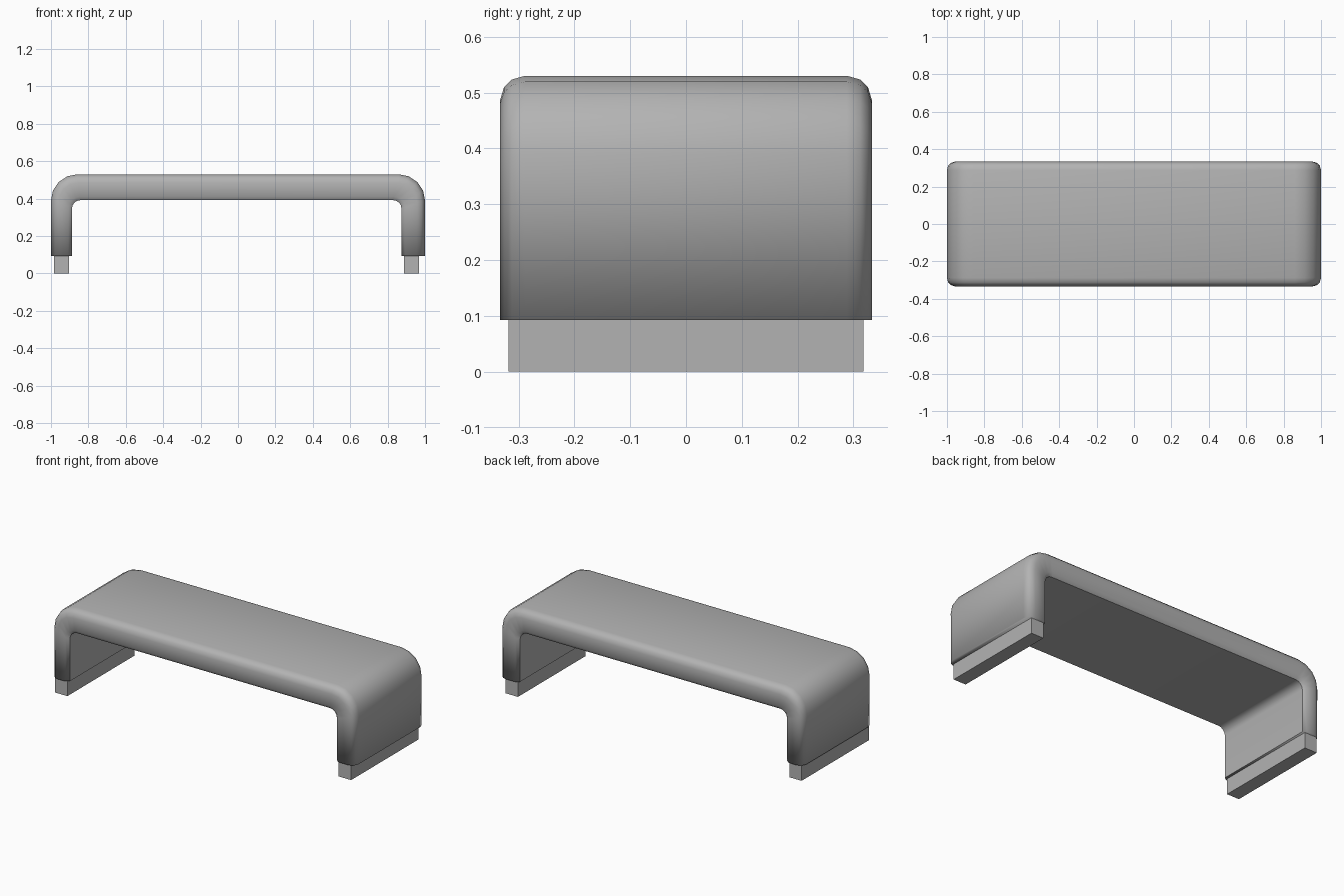
import bpy, bmesh
from math import sin, cos, pi, radians
from mathutils import Vector

if "Cube" in bpy.data.objects:
    bpy.data.objects.remove(bpy.data.objects["Cube"])

BASE, TOP, UNDER = 0.093, 0.53, 0.392
HALF = 0.333

grey = bpy.data.materials.new("mid_grey")
grey.diffuse_color = (0.45, 0.45, 0.45, 1)
grey.use_nodes = True
grey.node_tree.nodes["Principled BSDF"].inputs["Base Color"].default_value = grey.diffuse_color


def path(xl, xr, top, r, n=4):
    """Inverted U in the XZ plane with rounded corners."""
    pts = [(xl, BASE)]
    for i in range(n + 1):
        a = pi - i * pi / 2 / n
        pts.append((xl + r + r * cos(a), top - r + r * sin(a)))
    for i in range(n + 1):
        a = pi / 2 - i * pi / 2 / n
        pts.append((xr - r + r * cos(a), top - r + r * sin(a)))
    pts.append((xr, BASE))
    return [Vector((x, 0, z)) for x, z in pts]


def finish(bm, name):
    bmesh.ops.recalc_face_normals(bm, faces=bm.faces)
    me = bpy.data.meshes.new(name)
    bm.to_mesh(me)
    bm.free()
    me.materials.append(grey)
    ob = bpy.data.objects.new(name, me)
    bpy.context.collection.objects.link(ob)
    bpy.ops.object.select_all(action='DESELECT')
    ob.select_set(True)
    bpy.context.view_layer.objects.active = ob
    bpy.ops.object.shade_smooth_by_angle(angle=radians(50))
    return ob


# bench shell: outer and inner U paths joined by a rim with softened edges
outer = path(-1, 1, TOP, 0.14)
inner = path(-0.888, 0.874, UNDER, 0.045)
half = [(0.288, 0, 0), (0.312, 0.007, 0), (0.326, 0.021, 0), (HALF, 0.045, 0),
        (0.331, 0.02, 1), (0.316, 0, 1)]
section = half + [(-y, d, s) for y, d, s in reversed(half)]
bm = bmesh.new()
rings = []
for o, i in zip(outer, inner):
    u = (i - o).normalized()
    ring = []
    for y, d, from_inner in section:
        p = i - u * d if from_inner else o + u * d
        p.y = y
        p.z = max(p.z, BASE)
        ring.append(bm.verts.new(p))
    rings.append(ring)
n = len(section)
for a, b in zip(rings, rings[1:]):
    for k in range(n):
        bm.faces.new((a[k], a[(k + 1) % n], b[(k + 1) % n], b[k]))
bm.faces.new(rings[0])
bm.faces.new(rings[-1])
shell = finish(bm, "bench_shell")

# shade softly around the outside of the leg bottoms, keep the inside edge crisp
mesh = shell.data
for e in mesh.edges:
    p, q = (mesh.vertices[i].co for i in e.vertices)
    on_base = max(p.z, q.z) < BASE + 1e-4
    inside = abs(p.x) < 0.9 and abs(q.x) < 0.9 and abs(p.y - q.y) > 0.5
    if on_base and not inside:
        e.use_edge_sharp = False

# foot rails under each leg
for name, x0, x1 in (("left_foot", -0.985, -0.904), ("right_foot", 0.887, 0.969)):
    bm = bmesh.new()
    bmesh.ops.create_cube(bm, size=1)
    for v in bm.verts:
        v.co = ((x0 + x1) / 2 + v.co.x * (x1 - x0), v.co.y * 0.635, (v.co.z + 0.5) * BASE)
    finish(bm, name)
